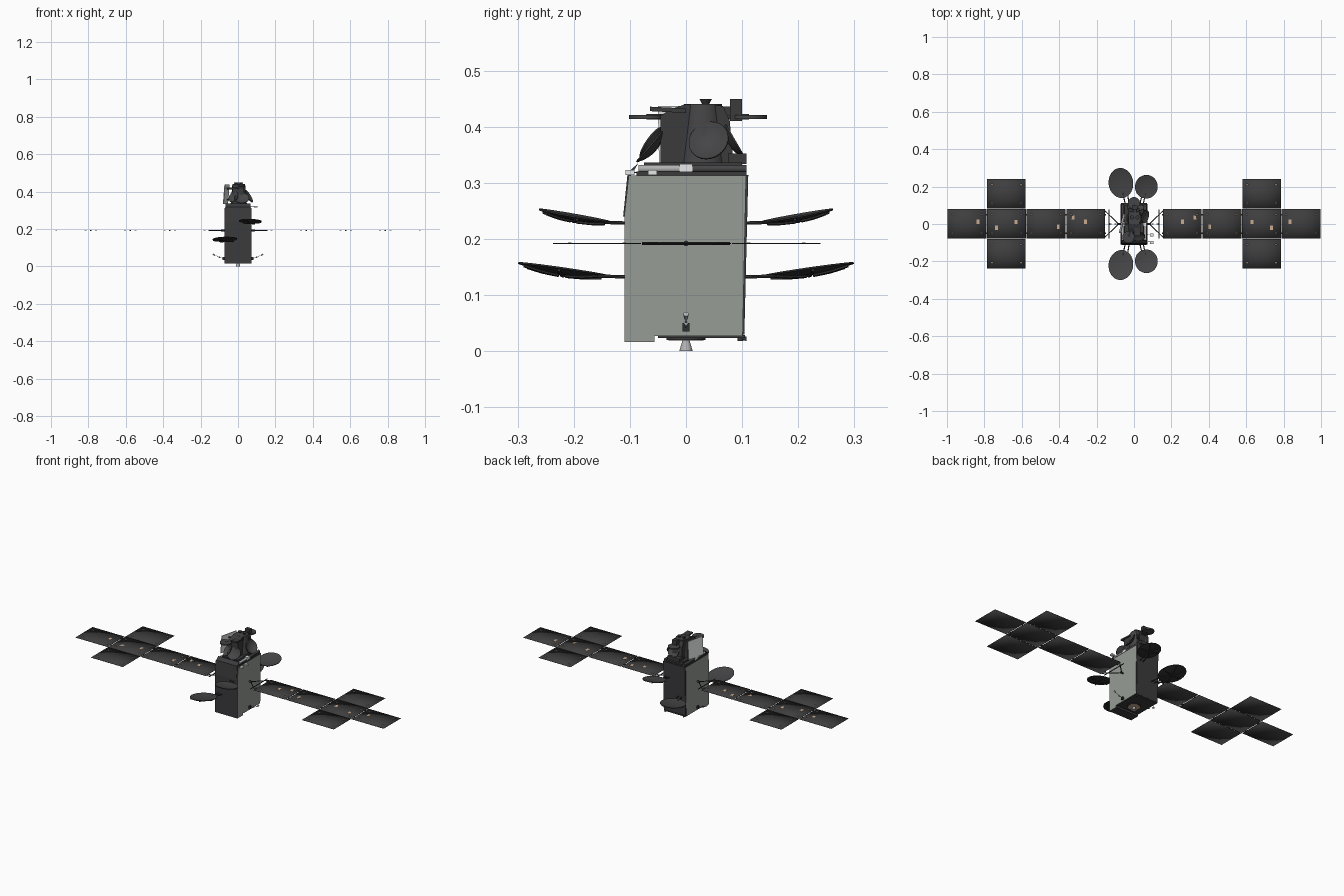
import bpy, bmesh, math
from mathutils import Vector, Matrix, Euler

if "Cube" in bpy.data.objects:
    bpy.data.objects.remove(bpy.data.objects["Cube"])


def mat(name, r, g, b):
    m = bpy.data.materials.new(name)
    m.diffuse_color = (r, g, b, 1)
    m.use_nodes = True
    m.node_tree.nodes["Principled BSDF"].inputs["Base Color"].default_value = m.diffuse_color
    return m


DARK = mat("dark_grey", 0.043, 0.043, 0.046)
CELL = mat("solar_black", 0.048, 0.048, 0.050)
GREY = mat("reflector_grey", 0.060, 0.060, 0.063)
BLACK = mat("black", 0.030, 0.030, 0.031)
GREEN = mat("radiator_grey_green", 0.31, 0.335, 0.30)
WHITE = mat("off_white", 0.80, 0.81, 0.81)
TAN = mat("tan", 0.58, 0.41, 0.28)
METAL = mat("light_metal", 0.45, 0.45, 0.45)


def finish(name, bm, mats, smooth=False):
    bmesh.ops.recalc_face_normals(bm, faces=bm.faces)
    me = bpy.data.meshes.new(name)
    bm.to_mesh(me)
    bm.free()
    ob = bpy.data.objects.new(name, me)
    bpy.context.collection.objects.link(ob)
    for m in mats:
        me.materials.append(m)
    if smooth:
        bpy.ops.object.select_all(action='DESELECT')
        ob.select_set(True)
        bpy.context.view_layer.objects.active = ob
        bpy.ops.object.shade_smooth_by_angle(angle=math.radians(35))
    return ob


def box(name, x, y, z, m, rot=(0, 0, 0), soft=False):
    """Box from (min, max) pairs, turned about its own middle."""
    c = Vector(((x[0] + x[1]) / 2, (y[0] + y[1]) / 2, (z[0] + z[1]) / 2))
    s = (x[1] - x[0], y[1] - y[0], z[1] - z[0], 1)
    bm = bmesh.new()
    bmesh.ops.create_cube(bm, size=1, matrix=Matrix.Translation(c) @
                          Euler(rot).to_matrix().to_4x4() @ Matrix.Diagonal(s))
    if soft:  # fan each large face from its middle and shade it round
        bm.normal_update()
        bmesh.ops.poke(bm, faces=[f for f in bm.faces if abs(f.normal.z) > 0.9])
        for f in bm.faces:
            f.smooth = True
    return finish(name, bm, [m])


def rod(name, a, b, r1, m, r2=None, seg=12):
    """Cylinder or cone between two points."""
    a, b = Vector(a), Vector(b)
    d = b - a
    bm = bmesh.new()
    bmesh.ops.create_cone(bm, cap_ends=True, segments=seg, radius1=r1,
                          radius2=r1 if r2 is None else r2, depth=d.length,
                          matrix=Matrix.Translation((a + b) / 2) @
                          d.to_track_quat('Z', 'Y').to_matrix().to_4x4())
    return finish(name, bm, [m], seg > 8)


def prism(name, pts, x0, x1, mats, rule=None):
    """Side profile of (y, z) points pulled along x."""
    bm = bmesh.new()
    f = bm.faces.new([bm.verts.new((x0, y, z)) for y, z in pts])
    g = bmesh.ops.extrude_face_region(bm, geom=[f])["geom"]
    bmesh.ops.translate(bm, vec=(x1 - x0, 0, 0),
                        verts=[v for v in g if isinstance(v, bmesh.types.BMVert)])
    bm.normal_update()
    if rule:
        for f in bm.faces:
            f.material_index = rule(f)
    return finish(name, bm, mats)


def dish(name, pos, rx, ry, depth, rot, front, back, thick=0.003, ribs=False):
    """Shallow bowl opening along local +z, rim centred on pos."""
    M = Matrix.Translation(pos) @ Euler(rot).to_matrix().to_4x4()
    bm = bmesh.new()
    n, rings = 28, 4
    for side, off in ((0, 0.0), (1, -thick)):
        mid = bm.verts.new(M @ Vector((0, 0, -depth + off)))
        prev = None
        for k in range(1, rings + 1):
            t = k / rings
            cur = [bm.verts.new(M @ Vector((rx * t * math.cos(a), ry * t * math.sin(a),
                                            depth * (t * t - 1) + off)))
                   for a in (2 * math.pi * i / n for i in range(n))]
            for i in range(n):
                j = (i + 1) % n
                vs = [prev[i], cur[i], cur[j], prev[j]] if prev else [mid, cur[i], cur[j]]
                bm.faces.new(vs).material_index = side
            prev = cur
        if side == 0:
            rim = prev
    for i in range(n):
        j = (i + 1) % n
        bm.faces.new([rim[i], prev[i], prev[j], rim[j]]).material_index = 1
    finish(name, bm, [front, back], True)
    if ribs:  # stiffening lattice behind the bowl
        for i in range(6):
            a = math.pi * i / 3
            p = [M @ Vector((rx * t * math.cos(a), ry * t * math.sin(a),
                             depth * (t * t - 1) - 0.005)) for t in (0.1, 0.55, 0.95)]
            rod(name + "_rib", p[0], p[1], 0.003, back, seg=6)
            rod(name + "_rib", p[1], p[2], 0.003, back, seg=6)


# Main body: pale radiator sides, dark front, back, top and bottom
prism("body", [(-0.11, 0.016), (-0.056, 0.016), (-0.056, 0.027), (0.101, 0.027),
               (0.107, 0.313), (-0.102, 0.313), (-0.11, 0.24)], -0.073, 0.073,
      [DARK, GREEN], lambda f: 1 if abs(f.normal.x) > 0.9 else 0)
prism("front_top_blanket", [(-0.112, 0.24), (-0.105, 0.24), (-0.098, 0.313),
                            (-0.085, 0.335), (-0.104, 0.318)], -0.068, 0.068, [DARK])
prism("back_blanket", [(0.101, 0.03), (0.104, 0.03), (0.111, 0.314), (0.106, 0.314)],
      -0.07, 0.07, [DARK])
box("bottom_trim", (-0.07, 0.07), (-0.05, 0.105), (0.023, 0.029), DARK)

# Main engine
rod("engine_ring", (0, 0, 0.020), (0, 0, 0.028), 0.035, DARK, seg=24)
rod("engine_heat_shield", (0, 0, 0.0185), (0, 0, 0.021), 0.031, TAN, seg=24)
rod("engine_nozzle", (0, 0, 0), (0, 0, 0.02), 0.012, METAL, 0.006, 16)
for s in (-1, 1):
    # Side thrusters at the foot of the body
    box("thruster_mount", sorted((s * 0.07, s * 0.082)), (-0.006, 0.006), (0.035, 0.05), BLACK)
    rod("thruster_nozzle", (s * 0.122, 0, 0.058), (s * 0.133, 0, 0.066), 0.003, METAL, 0.005)
    rod("thruster_nozzle", (s * 0.094, 0, 0.045), (s * 0.102, 0, 0.050), 0.003, METAL, 0.004)
    rod("thruster_arm", (s * 0.08, 0, 0.042), (s * 0.124, 0, 0.060), 0.0008, DARK, seg=6)
    rod("foot_thruster", (s * 0.06, 0.097, 0.018), (s * 0.06, 0.097, 0.03), 0.005, DARK)
    rod("foot_nozzle", (s * 0.06, 0.097, 0.022), (s * 0.06, 0.108, 0.022), 0.002, DARK, 0.004)

# Solar wings
Z0, Z1 = 0.191, 0.1922
for s in (-1, 1):
    def panel(name, x0, x1, y0, y1):
        box(name, sorted((s * x0, s * x1)), (y0, y1), (Z0, Z1), CELL, soft=True)
        for px in (x0 + 0.025, x1 - 0.025):
            for py in (y0 + 0.03, y1 - 0.03):
                box("hold_down", (s * px - 0.005, s * px + 0.005),
                    (py - 0.003, py + 0.003), (Z1 - 0.001, Z1 + 0.001), TAN)
    for i in range(4):
        x0 = 0.155 + i * 0.2115
        panel("wing_panel", x0, x0 + 0.207, -0.078, 0.08)
        for y in (-0.05, 0.05):
            box("panel_hinge", sorted((s * (x0 - 0.006), s * (x0 + 0.002))),
                (y - 0.004, y + 0.004), (Z0 - 0.001, Z1 + 0.001), DARK)
    panel("back_side_panel", 0.579, 0.785, 0.082, 0.24)
    panel("front_side_panel", 0.579, 0.785, -0.237, -0.080)
    for x, y in ((0.835, 0.012), (0.735, -0.02), (0.63, 0.01), (0.405, -0.015),
                 (0.325, 0.035), (0.26, 0.012)):
        box("tan_patch", (s * x - 0.008, s * x + 0.008), (y - 0.011, y + 0.011),
            (Z1 - 0.001, Z1 + 0.0008), TAN)
    # Yoke between body and wing
    rod("yoke_root", (s * 0.07, 0, 0.192), (s * 0.09, 0, 0.192), 0.005, DARK)
    rod("yoke_bar", (s * 0.134, -0.078, 0.192), (s * 0.134, 0.078, 0.192), 0.0025, DARK, seg=8)
    for t in (-1, 1):
        rod("yoke_strut", (s * 0.082, 0, 0.192), (s * 0.155, t * 0.07, 0.192), 0.0025, DARK, seg=8)

# Four large side reflectors with support arms
for t, tag in ((-1, "front"), (1, "back")):
    dish(tag + "_large_reflector", (-0.07, t * 0.219, 0.147), 0.066, 0.081, 0.008,
         (t * 0.14, -0.05, t * 0.10), GREY, BLACK, ribs=True)
    dish(tag + "_small_reflector", (0.066, t * 0.199, 0.243), 0.061, 0.064, 0.007,
         (t * 0.17, 0.05, -t * 0.10), GREY, BLACK, ribs=True)
    for x0, x1, z in ((-0.025, -0.035, 0.132), (-0.045, -0.06, 0.132),
                      (0.030, 0.045, 0.228), (0.048, 0.062, 0.228)):
        rod("reflector_arm", (x0, t * 0.10, z), (x1, t * 0.165, z + 0.002), 0.003, DARK, seg=8)

# Top deck with pale tubes along it
box("top_deck", (-0.068, 0.068), (-0.088, 0.108), (0.312, 0.320), DARK)
box("deck_equipment", (-0.05, 0.05), (-0.075, 0.10), (0.318, 0.336), DARK)
for x in (-0.06, 0.06):
    rod("deck_tube", (x, -0.085, 0.325), (x, -0.012, 0.325), 0.007, METAL)
    rod("deck_tube", (x, 0.012, 0.325), (x, 0.108, 0.325), 0.007, GREY)
    box("tube_joint", (x - 0.008, x + 0.008), (-0.012, 0.012), (0.317, 0.333), WHITE)
box("rear_feed_box", (-0.035, 0.045), (0.075, 0.108), (0.333, 0.352), DARK)

# Central tower, tapering to the top
prism("antenna_tower", [(-0.045, 0.333), (0.085, 0.333), (0.078, 0.41), (0.066, 0.437),
                        (0.0, 0.44), (-0.025, 0.432), (-0.045, 0.42)], -0.03, 0.03, [DARK])
rod("tower_drum", (0.004, 0.03, 0.335), (0.004, 0.03, 0.44), 0.043, GREY, 0.034, 20)

# Pale plate on the left of the tower, turned towards the back left
box("pale_side_plate", (-0.065, -0.061), (-0.05, 0.055), (0.333, 0.437), WHITE, (0, 0.08, -0.23))
for z in (0.355, 0.415):
    rod("plate_bracket", (-0.060, 0.0, z), (-0.025, 0.0, z), 0.004, DARK)

# Reflector bowls around the tower
rx = math.radians
dish("front_bowl", (0.02, -0.066, 0.366), 0.040, 0.036, 0.012, (rx(50), 0, 0), GREY, DARK)
dish("front_left_bowl", (-0.025, -0.062, 0.372), 0.026, 0.034, 0.012, (rx(55), 0, rx(-25)), GREY, DARK)
dish("right_bowl", (0.060, 0.040, 0.376), 0.036, 0.038, 0.012, (rx(60), 0, rx(75)), GREY, DARK)
dish("back_bowl", (0.020, 0.088, 0.376), 0.034, 0.034, 0.012, (rx(-60), 0, 0), GREY, DARK)

# Flat discs and small feeds at the top
for x, y, r in ((0.0, 0.112, 0.032), (-0.03, -0.07, 0.032)):
    rod("top_disc", (x, y, 0.414), (x, y, 0.421), r, GREY, seg=24)
    rod("disc_arm", (x, y, 0.4175), (0, 0.02, 0.4175), 0.005, DARK)
box("front_top_plate", (0.0, 0.035), (-0.064, 0.0), (0.426, 0.434), DARK, (-0.05, 0, 0))
box("rear_top_box", (-0.010, 0.020), (0.078, 0.10), (0.410, 0.449), DARK)
box("rear_box_arm", (-0.006, 0.014), (0.055, 0.085), (0.42, 0.436), DARK)
for x in (-0.012, 0.018):
    rod("top_horn", (x, 0.035, 0.436), (x, 0.035, 0.449), 0.004, DARK, 0.011)

# Small pale sensors off the right edge of the deck
for y in (-0.06, -0.10):
    rod("sensor_arm", (0.06, y * 0.85, 0.318), (0.095, y, 0.318), 0.001, DARK, seg=6)
    box("edge_sensor", (0.086, 0.104), (y - 0.008, y + 0.008), (0.314, 0.323), WHITE)
